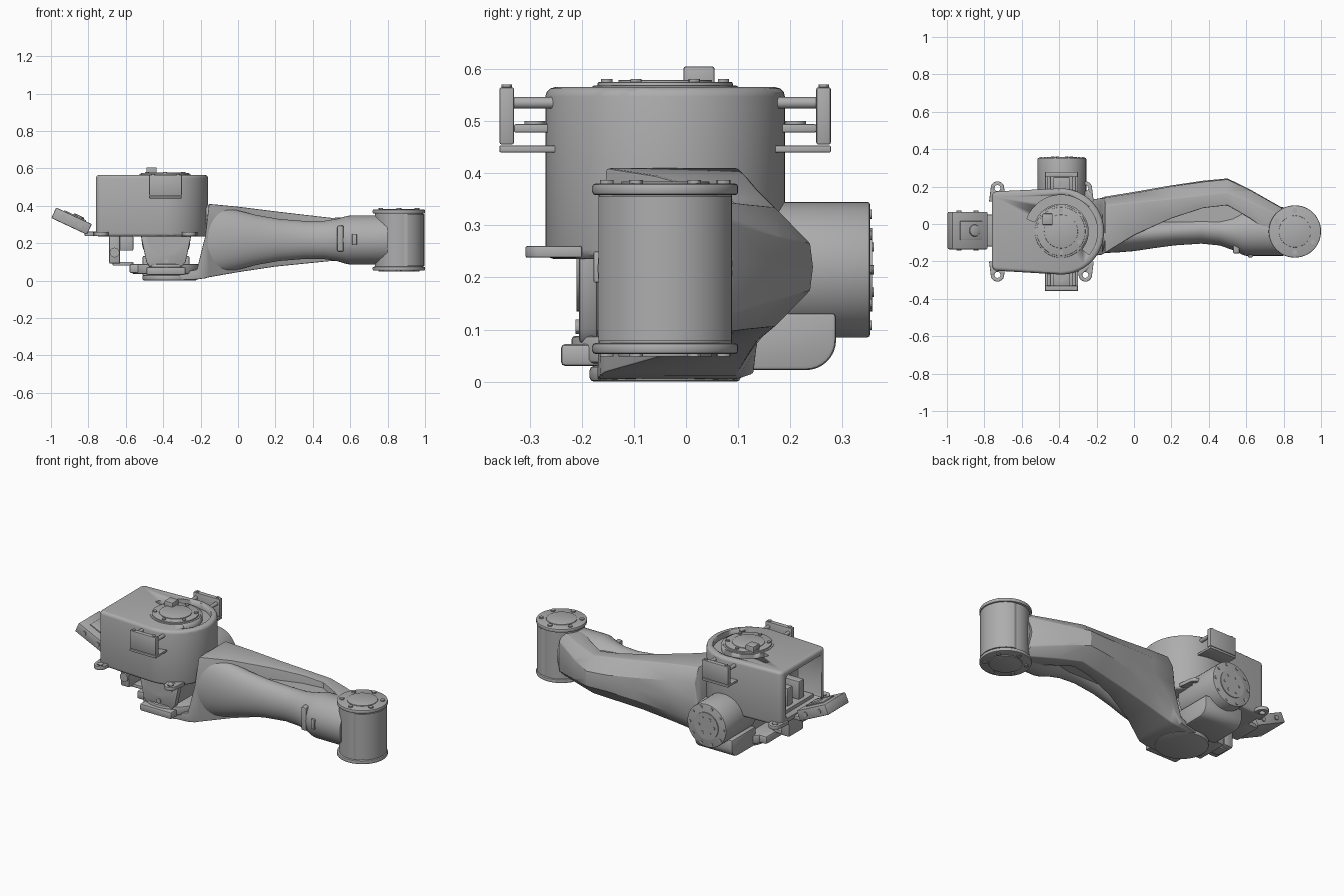
import bpy, bmesh
from math import sin, cos, pi, radians
from mathutils import Matrix, Vector

if "Cube" in bpy.data.objects:
    bpy.data.objects.remove(bpy.data.objects["Cube"])

grey = bpy.data.materials.new("machine_grey")
grey.use_nodes = True
GREY = (0.42, 0.42, 0.42, 1)
grey.diffuse_color = GREY
grey.node_tree.nodes["Principled BSDF"].inputs["Base Color"].default_value = GREY

CY = -0.04                       # centre line of the housing and joints
PIVOT = (-0.385, CY)             # vertical axis of the shoulder


def finish(name, bm, bevel=0, segments=2):
    """Round the sharp edges, then turn the mesh into a shaded object."""
    bmesh.ops.recalc_face_normals(bm, faces=bm.faces)
    if bevel:
        sharp = [e for e in bm.edges if e.calc_face_angle(0) > radians(40)]
        bmesh.ops.bevel(bm, geom=sharp, offset=bevel, segments=segments,
                        affect='EDGES', profile=0.5, clamp_overlap=True)
    mesh = bpy.data.meshes.new(name)
    bm.to_mesh(mesh)
    bm.free()
    mesh.materials.append(grey)
    ob = bpy.data.objects.new(name, mesh)
    bpy.context.collection.objects.link(ob)
    bpy.ops.object.select_all(action='DESELECT')
    ob.select_set(True)
    bpy.context.view_layer.objects.active = ob
    bpy.ops.object.shade_smooth_by_angle(angle=radians(30))
    return ob


def loft(name, rings, bevel=0, segments=2):
    bm = bmesh.new()
    rows = [[bm.verts.new(p) for p in ring] for ring in rings]
    n = len(rows[0])
    for a, b in zip(rows, rows[1:]):
        for i in range(n):
            j = (i + 1) % n
            bm.faces.new((a[i], a[j], b[j], b[i]))
    bm.faces.new(rows[0])
    bm.faces.new(rows[-1])
    return finish(name, bm, bevel, segments)


def prism(name, outline, lo, hi, axis='Z', bevel=0, segments=2):
    def place(u, v, w):
        return (u, v, w) if axis == 'Z' else (u, w, v)
    return loft(name, [[place(u, v, w) for u, v in outline] for w in (lo, hi)], bevel, segments)


def box(name, x, y, z, bevel=0):
    return prism(name, [(x[0], y[0]), (x[1], y[0]), (x[1], y[1]), (x[0], y[1])], *z, bevel=bevel)


def arc(c, r, a0, a1, n):
    return [(c[0] + r * cos(radians(a0 + (a1 - a0) * i / n)),
             c[1] + r * sin(radians(a0 + (a1 - a0) * i / n))) for i in range(n + 1)]


def disc(name, c, r, lo, hi, axis='Z', bevel=0, n=48):
    return prism(name, arc(c, r, 0, 360, n)[:-1], lo, hi, axis, bevel)


def bolts(name, c, r, count, size, lo, hi, axis='Z', start=30):
    for i in range(count):
        a = radians(start) + 2 * pi * i / count
        disc(name, (c[0] + r * cos(a), c[1] + r * sin(a)), size, lo, hi, axis, n=12)


def cut(target, cutter):
    mod = target.modifiers.new("cut", 'BOOLEAN')
    mod.object, mod.operation, mod.solver = cutter, 'DIFFERENCE', 'EXACT'
    cutter.hide_render = True
    cutter.hide_viewport = True


# Base housing: round end, rounded box, cable slot and open end
outline = (arc((-0.39, CY), 0.23, -93, 93, 40)
           + arc((-0.73, 0.145), 0.03, 90, 180, 6) + arc((-0.73, -0.22), 0.03, 180, 270, 6))
housing = prism("housing", outline, 0.235, 0.565, bevel=0.018, segments=3)
slot = arc((-0.39, CY), 0.195, -40, 160, 32) + arc((-0.39, CY), 0.148, 160, -40, 32)
cut(housing, prism("slot_cutter", slot, 0.53, 0.6))
cut(housing, box("opening_cutter", (-0.85, -0.60), (-0.21, 0.13), (0.27, 0.53), 0.02))
for z, r in ((0.568, 0.14), (0.575, 0.13)):
    disc("housing_cover", (-0.39, CY), r, 0.53, z, bevel=0.003)
disc("cover_cap", (-0.39, CY), 0.09, 0.57, 0.579, bevel=0.002)
bolts("cover_bolt", (-0.39, CY), 0.112, 6, 0.011, 0.57, 0.581)
box("cable_clip", (-0.49, -0.435), (-0.005, 0.055), (0.55, 0.605), 0.005)
for y in (-0.13, -0.02, 0.06):
    box("inner_connector", (-0.70, -0.59), (y, y + 0.05), (0.29, 0.40), 0.006)
box("inner_shelf", (-0.72, -0.59), (-0.19, 0.11), (0.27, 0.29))

# Mounting ears and side brackets, mirrored about the housing centre line
for s in (-1, 1):
    for x in (-0.73, -0.26):
        ear = arc((x, CY + s * 0.232), 0.036, 0, 180 * s, 16)
        ear += [(x - 0.045, CY + s * 0.16), (x + 0.045, CY + s * 0.16)]
        ob = prism("mounting_ear", ear, 0.238, 0.26, bevel=0.003)
        cut(ob, disc("ear_hole_cutter", (x, CY + s * 0.232), 0.016, 0.2, 0.3, n=20))

    def span(a, b):
        return sorted((CY + s * a, CY + s * b))
    box("bracket_plate", (-0.475, -0.30), span(0.29, 0.318), (0.455, 0.565), 0.004)
    box("bracket_shelf", (-0.475, -0.30), span(0.21, 0.318), (0.44, 0.453), 0.002)
    for x in (-0.455, -0.32):
        disc("bracket_rod", (x, 0.535), 0.011, *span(0.2, 0.3), axis='Y', n=16)
        disc("bracket_screw", (x, CY + s * 0.304), 0.01, 0.56, 0.57, n=12)
    box("bracket_tab", (-0.43, -0.345), span(0.2, 0.29), (0.478, 0.494), 0.003)
    disc("tab_screw", (-0.387, CY + s * 0.25), 0.02, 0.49, 0.5, n=16)

# Tilted connector plate on the open end
plate = box("connector_plate", (-0.105, 0.105), (-0.1, 0.1), (-0.031, 0.031), 0.006)
dome = disc("connector_dome", (0.025, 0), 0.032, 0.025, 0.045, bevel=0.008, n=24)
socket = box("connector_socket", (-0.06, 0.07), (-0.05, 0.05), (0.03, 0.037), 0.002)
front_screws = [disc("plate_screw", (x, 0), 0.014, -0.106, 0.106, 'Y', n=12) for x in (-0.05, 0.05)]
tilt = Matrix.Translation((-0.89, CY + 0.005, 0.318)) @ Matrix.Rotation(radians(25), 4, 'Y')
for ob in [plate, dome, socket] + front_screws:
    ob.matrix_world = tilt
box("plate_mount", (-0.82, -0.7), (-0.12, 0.05), (0.238, 0.262), 0.004)

# Cable connectors hanging under the housing
box("lower_connector", (-0.69, -0.63), (-0.14, 0.0), (0.09, 0.24), 0.01)
disc("connector_ring", (-0.66, 0.15), 0.026, -0.15, -0.13, 'Y', n=24)
box("connector_bridge", (-0.64, -0.56), (-0.12, -0.02), (0.16, 0.24), 0.006)
box("connector_foot", (-0.67, -0.56), (-0.1, -0.03), (0.08, 0.10), 0.004)

# Shoulder: motor drum, shield and U-shaped carrier
DRUM = (-0.385, 0.215)
disc("shoulder_drum", DRUM, 0.13, 0.06, 0.353, 'Y', 0.005)
disc("drum_cap", DRUM, 0.08, 0.35, 0.358, 'Y')
bolts("drum_bolt", DRUM, 0.112, 10, 0.009, 0.35, 0.357, 'Y', 0)
bolts("drum_cap_bolt", DRUM, 0.05, 6, 0.009, 0.35, 0.361, 'Y', 0)
shield = [(-0.52, 0.24), (-0.49, 0.10), (-0.475, 0.075), (-0.30, 0.075), (-0.28, 0.10), (-0.25, 0.24)]
prism("shoulder_shield", shield, -0.205, -0.17, 'Y', 0.005)
disc("shield_boss", (-0.385, 0.24), 0.105, -0.21, -0.17, 'Y')
bolts("shield_bolt", (-0.385, 0.215), 0.11, 3, 0.014, -0.212, -0.19, 'Y', 30)
core = [(-0.49, 0.25), (-0.47, 0.08), (-0.30, 0.08), (-0.28, 0.25)]
prism("shoulder_core", core, -0.18, 0.1, 'Y', 0.01)
disc("carrier_disc", PIVOT, 0.18, 0.035, 0.088, bevel=0.008)
box("carrier_tongue", (-0.58, -0.4), (-0.14, 0.06), (0.04, 0.088), 0.01)
box("carrier_foot", (-0.49, -0.28), (-0.24, -0.12), (0.03, 0.072), 0.008)
back = arc((0.23, 0.08), 0.058, -90, 0, 8) + [(0.288, 0.132), (0.06, 0.132), (0.06, 0.022)]
loft("carrier_back", [[(x, y, z) for y, z in back] for x in (-0.51, -0.26)], 0.008)

# Upper arm: round foot, chamfered rear shell, front tube and web
foot = disc("arm_foot", (-0.365, CY), 0.145, 0.0, 0.03, bevel=0.008)


def shell_ring(x, y0, y1, y2, z0, z1, c):
    m, bulge = (z0 + z1) / 2, 0.08 * c
    pts = [(y0, z0), (y1, z0), (y2, z0 + c), (y2 + bulge, m),
           (y2, z1 - c), (y1, z1), (y0, z1), (y0 + bulge, m)]
    return [(x, y, z) for y, z in pts]


loft("arm_shell", [shell_ring(*s) for s in (
    (-0.36, -0.17, 0.08, 0.10, 0.0, 0.03, 0.005),
    (-0.22, -0.17, 0.10, 0.13, 0.006, 0.06, 0.01),
    (-0.175, -0.165, 0.10, 0.135, 0.012, 0.24, 0.05),
    (-0.155, -0.155, 0.10, 0.14, 0.018, 0.41, 0.08),
    (0.0, -0.06, 0.115, 0.165, 0.045, 0.395, 0.08),
    (0.2, 0.03, 0.135, 0.20, 0.075, 0.37, 0.08),
    (0.37, 0.085, 0.155, 0.225, 0.092, 0.35, 0.08),
    (0.5, 0.1, 0.17, 0.238, 0.105, 0.335, 0.07),
    (0.62, 0.03, 0.12, 0.18, 0.10, 0.34, 0.06),
    (0.79, -0.09, 0.04, 0.085, 0.09, 0.35, 0.04))], 0.005)


def tube_ring(x, cy, ry, rz):
    return [(x, cy + ry * cos(2 * pi * i / 40), 0.217 + rz * sin(2 * pi * i / 40)) for i in range(40)]


loft("arm_tube", [tube_ring(*s) for s in (
    (-0.17, -0.07, 0.085, 0.19), (-0.1, -0.068, 0.085, 0.18), (0.0, -0.06, 0.085, 0.158),
    (0.1, -0.052, 0.078, 0.133), (0.22, -0.04, 0.074, 0.112), (0.36, -0.03, 0.075, 0.101),
    (0.46, -0.035, 0.08, 0.102), (0.53, -0.04, 0.1, 0.113), (0.58, CY, 0.125, 0.128),
    (0.6, CY, 0.13, 0.131), (0.8, CY, 0.13, 0.131))])
web = [(-0.17, -0.14), (0.2, -0.06), (0.6, -0.05), (0.6, 0.06), (0.45, 0.13), (0.2, 0.08), (-0.17, 0.05)]
prism("arm_web", web, 0.13, 0.30)
box("tube_clamp", (0.53, 0.565), (-0.158, -0.1), (0.155, 0.295), 0.008)
box("tube_latch", (0.61, 0.635), (-0.178, -0.1), (0.19, 0.25), 0.004)

# Wrist drum with flanged, bolted ends
WRIST = (0.86, CY)
disc("wrist_drum", WRIST, 0.128, 0.06, 0.375)
prism("wrist_panel", arc(WRIST, 0.136, -70, 70, 24) + [(0.86, 0.08), (0.86, -0.16)], 0.078, 0.355)
disc("wrist_top_flange", WRIST, 0.14, 0.358, 0.38, bevel=0.006)
bottom = disc("wrist_bottom_flange", WRIST, 0.14, 0.053, 0.074, bevel=0.006)
disc("wrist_cap", WRIST, 0.085, 0.375, 0.384, bevel=0.002)
disc("wrist_bottom_cap", WRIST, 0.09, 0.048, 0.06, bevel=0.002)
bolts("wrist_bolt", WRIST, 0.112, 6, 0.013, 0.375, 0.387)
bolts("wrist_bottom_bolt", WRIST, 0.112, 6, 0.013, 0.048, 0.06)
